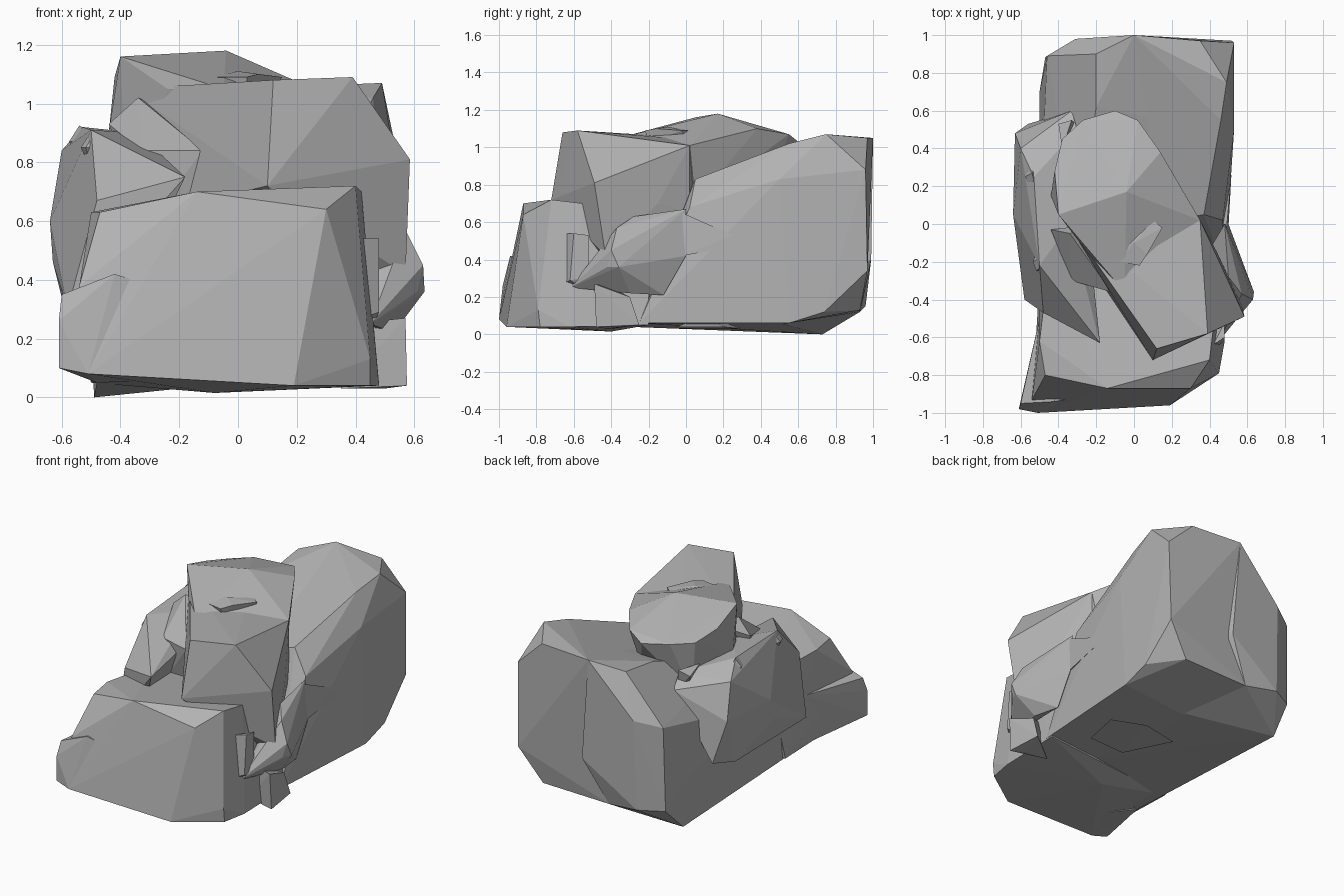
import bpy, bmesh, math

stone = bpy.data.materials.new("grey stone")
stone.diffuse_color = (0.45, 0.45, 0.45, 1)


def rock(name, pts):
    """Faceted stone: convex hull round a handful of corner points."""
    bm = bmesh.new()
    for p in pts:
        bm.verts.new(p)
    bmesh.ops.convex_hull(bm, input=bm.verts[:])
    bmesh.ops.delete(bm, geom=[v for v in bm.verts if not v.link_faces], context='VERTS')
    bmesh.ops.dissolve_limit(bm, angle_limit=math.radians(2), verts=bm.verts[:], edges=bm.edges[:])
    bmesh.ops.recalc_face_normals(bm, faces=bm.faces[:])
    me = bpy.data.meshes.new(name)
    bm.to_mesh(me)
    bm.free()
    me.materials.append(stone)
    ob = bpy.data.objects.new(name, me)
    bpy.context.collection.objects.link(ob)
    return ob


# Large rear boulder, in two lobes with a shallow valley between them
rock("rear_boulder_right", [
    (.53, .96, .88), (.35, .97, 1.05), (.49, .75, 1.07), (.46, .55, 1.02), (.53, .5, .83),
    (0, 1, 1.05), (.15, .55, .92), (.37, .05, .83), (.47, .02, .68), (.1, 0, .75),
    (.48, -.25, .06), (.53, .55, .06), (.53, .74, .12), (.37, .93, .13), (.52, .97, .34),
    (-.1, .93, .12), (-.1, .5, .05), (0, -.25, .06)])
rock("rear_boulder_left", [
    (0, 1, 1.05), (-.2, .9, .99), (-.31, .98, .73), (-.46, .89, .69), (-.48, .57, .58),
    (-.2, .62, .95), (.15, .55, .92), (.1, 0, .75), (-.3, 0, .75), (-.5, 0, .5),
    (-.1, .93, .12), (.05, .99, .4), (-.32, .96, .15), (-.49, .73, 0), (-.47, .88, .15),
    (-.48, .55, .01), (-.48, -.55, .05), (.1, -.25, .06), (.1, .5, .06), (-.5, .7, .3)])

# Low front boulder and the lower step on its left
rock("front_boulder", [
    (-.51, -1, .08), (.19, -.96, .04), (.28, -.89, .04), (.45, -.79, .13), (.45, -.78, .04),
    (.48, -.62, .04), (-.54, -.93, .38), (-.5, -.62, .63), (-.47, -.8, .63), (-.14, -.87, .7),
    (.3, -.87, .64), (.4, -.72, .72), (.42, -.55, .7), (.42, -.2, .6), (-.45, -.2, .6),
    (.48, -.2, .05), (-.5, -.3, .05), (-.08, -.4, .015)])
rock("front_step", [
    (-.61, -.98, .1), (-.51, -1, .08), (-.61, -.98, .26), (-.6, -.95, .35), (-.42, -.94, .42),
    (-.5, -.5, .38), (-.48, -.54, .05), (-.2, -.93, .06), (-.2, -.9, .35)])

# Top stone: front slab and the cap that rises to the rear ridge
rock("top_slab", [
    (.12, -.66, 1.08), (.39, -.58, 1.09), (.585, -.49, .81), (.1, -.72, .72), (.57, -.43, .42),
    (.3, -.45, .4), (.35, .02, 1.01), (.44, -.15, .7), (-.38, .05, 1.05), (-.4, .03, .6),
    (-.08, -.39, 1.04), (-.04, .17, 1.03), (.35, .02, .65), (-.04, -.5, .7)])
rock("top_cap", [
    (-.4, .05, 1.16), (-.04, .17, 1.18), (.35, .02, 1.01), (.14, .38, 1.1), (.02, .55, 1.07),
    (-.1, .6, 1.03), (-.27, .55, 1.05), (-.38, .45, 1.05), (-.42, .28, 1.09), (-.44, .15, .9),
    (-.38, .05, .7), (.3, .05, .7), (0, .45, .8), (-.34, .42, .7), (-.24, -.16, 1.05),
    (-.05, -.36, 1.05)])

# Left flank stone with its forward point, and the wedge behind it
rock("left_stone", [
    (-.53, .25, .92), (-.6, .4, .84), (-.63, .48, .62), (-.33, .6, .79), (-.64, .05, .6),
    (-.63, 0, .46), (-.58, -.4, .3), (-.5, -.22, .91), (-.48, -.47, .67), (-.18, -.63, .75),
    (-.34, 0, .9), (-.56, .53, .35), (-.59, .34, .3), (-.3, .5, .86), (-.4, -.4, .3),
    (-.3, -.5, .6)])
rock("left_wedge", [
    (-.34, -.05, 1.02), (-.44, -.03, .93), (-.12, -.36, .84), (-.33, -.3, .84),
    (-.2, 0, .95), (-.3, -.1, .65), (-.12, -.3, .6), (-.3, -.28, .6)])
rock("left_rear_shard", [
    (-.4, .53, .87), (-.33, .55, .9), (-.3, .52, .75), (-.38, .4, .9), (-.33, .45, .7)])

# Right flank stones
rock("right_stone", [
    (.63, -.4, .45), (.635, -.36, .36), (.61, -.42, .36), (.57, -.37, .57), (.5, -.28, .63),
    (.48, 0, .67), (.5, 0, .42), (.5, -.12, .21), (.53, -.3, .22), (.45, -.62, .25), (.3, -.3, .4)])
rock("right_sliver", [
    (.49, -.02, .65), (.515, .25, .53), (.515, .26, .47), (.51, .18, .49), (.5, -.02, .42),
    (.4, .1, .5)])
rock("right_upright_stone", [
    (.42, -.64, .54), (.48, -.6, .54), (.48, -.52, .53), (.42, -.66, .27), (.48, -.62, .29),
    (.46, -.56, .25), (.48, -.52, .3), (.35, -.55, .4)])
rock("right_foot_stone", [
    (.57, -.49, .27), (.575, -.48, .04), (.55, -.25, .05), (.54, -.3, .2), (.35, -.4, .03),
    (.38, -.4, .25), (.5, -.42, .03)])

# Small chips resting on the stones, and one under the base
rock("top_chip", [
    (-.1, -.13, 1.09), (-.08, -.2, 1.09), (.03, -.22, 1.09), (.07, -.16, 1.1), (.15, -.02, 1.09),
    (.1, .02, 1.09), (0, -.1, 1.11), (-.08, -.15, 1.03), (.03, -.2, 1.03), (.12, 0, 1.03)])
rock("base_chip", [
    (.3, -.05, .04), (.35, .2, .04), (.15, .3, .03), (-.1, .25, .03), (.05, -.05, .03), (.1, .1, .1)])
for i, (x, y, z) in enumerate([(-.54, .25, .9), (-.5, -.2, .88)]):
    ring = [(x + .035 * math.cos(a), y + .055 * math.sin(a), z - .03)
            for a in (k * math.tau / 6 for k in range(6))]
    rock(f"left_chip_{i + 1}", ring + [(x, y + .02, z + .025), (x + .01, y - .02, z + .02), (x, y, z - .1)])
